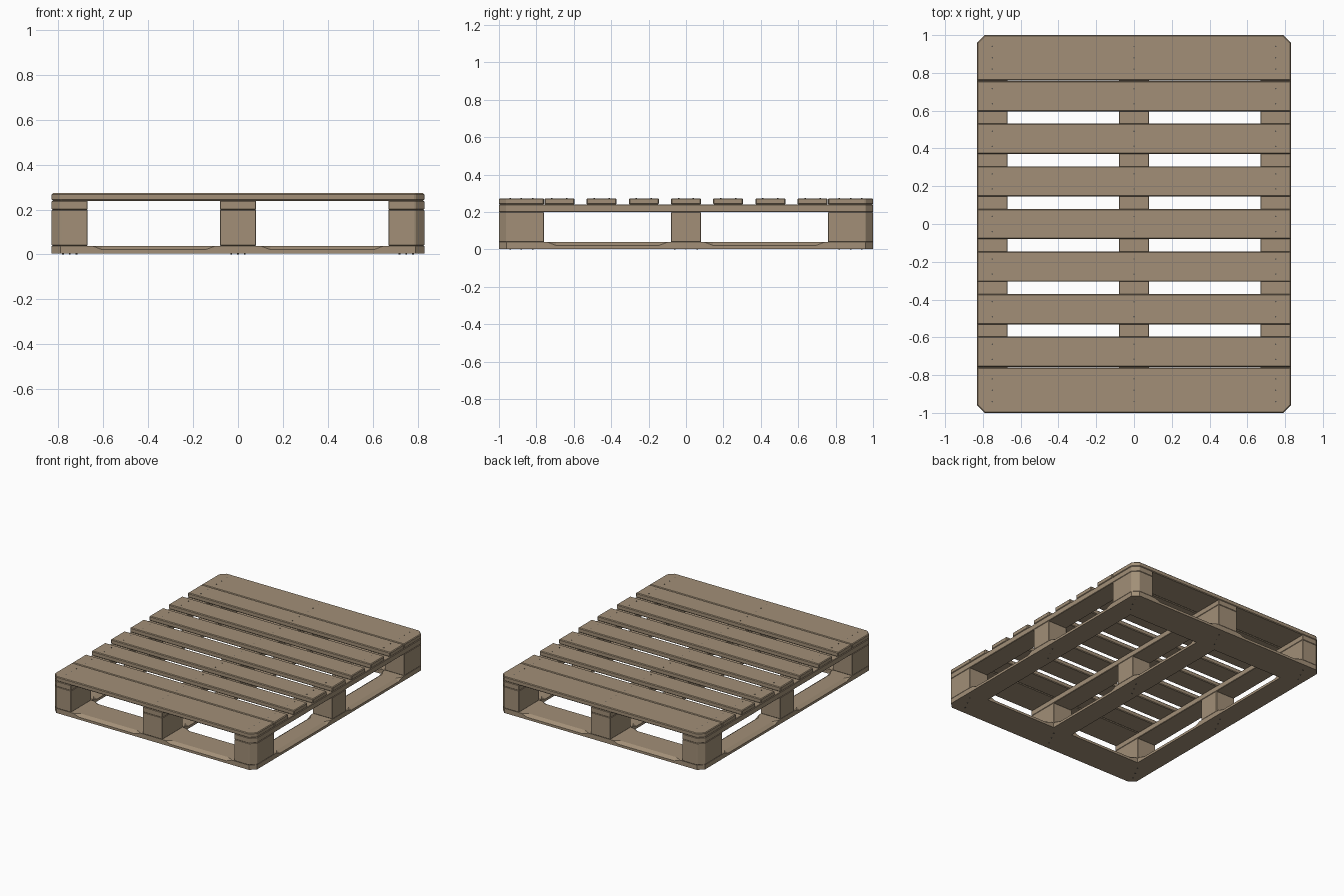
import bpy, bmesh

cube = bpy.data.objects.get("Cube")
if cube:
    bpy.data.objects.remove(cube, do_unlink=True)


def make_material(name, color, roughness):
    m = bpy.data.materials.new(name)
    m.use_nodes = True
    m.diffuse_color = color
    bsdf = m.node_tree.nodes["Principled BSDF"]
    bsdf.inputs["Base Color"].default_value = color
    bsdf.inputs["Roughness"].default_value = roughness
    return m


WOOD = make_material("weathered wood", (0.36, 0.275, 0.185, 1), 0.8)
STEEL = make_material("dark steel", (0.1, 0.09, 0.08, 1), 0.5)

HX, HY = 0.83, 1.0            # half width and half length
PLANK, WIDE, CUT = 0.16, 0.24, 0.04
Z_BASE, Z_BLOCK, Z_BEARER, Z_DECK, Z_TOP = 0.003, 0.038, 0.199, 0.239, 0.273
COLUMNS = {"right": -HX + PLANK / 2, "middle": 0, "left": HX - PLANK / 2}
ROWS = {"front": (-HY + WIDE / 2, WIDE), "centre": (0, PLANK),
        "back": (HY - WIDE / 2, WIDE)}


def finish(bm, name, material, bevel=0.0):
    bmesh.ops.recalc_face_normals(bm, faces=bm.faces)
    mesh = bpy.data.meshes.new(name)
    bm.to_mesh(mesh)
    bm.free()
    mesh.materials.append(material)
    obj = bpy.data.objects.new(name, mesh)
    bpy.context.collection.objects.link(obj)
    if bevel:
        mod = obj.modifiers.new("worn_edges", "BEVEL")
        mod.width = bevel
        mod.segments = 1
    return obj


def timber(name, cx, cy, wx, wy, z0, z1, bevel=0.003):
    """Upright prism; corners lying on the pallet's own corners are cut off."""
    outline = []
    for sx, sy in ((-1, -1), (1, -1), (1, 1), (-1, 1)):
        x, y = cx + sx * wx / 2, cy + sy * wy / 2
        if abs(x) > HX - 0.01 and abs(y) > HY - 0.01:
            pair = [(x - sx * CUT, y), (x, y - sy * CUT)]
            outline += pair if sx * sy < 0 else pair[::-1]
        else:
            outline.append((x, y))
    bm = bmesh.new()
    face = bm.faces.new([bm.verts.new((x, y, z0)) for x, y in outline])
    up = bmesh.ops.extrude_face_region(bm, geom=[face])["geom"]
    bmesh.ops.translate(bm, vec=(0, 0, z1 - z0),
                        verts=[v for v in up if isinstance(v, bmesh.types.BMVert)])
    finish(bm, name, WOOD, bevel)


def skid(name, along_x, offset, width, half, spans, corner_side=0):
    """Base board with stopped chamfers on its upper edges over each span."""
    stations = [(-half, 0, CUT), (half, 0, CUT)]
    if corner_side:
        stations += [(-half + CUT, 0, 0), (half - CUT, 0, 0)]
    for a, b in spans:
        stations += [(a, 0, 0), (a + 0.045, 1, 0), (b - 0.045, 1, 0), (b, 0, 0)]
    stations.sort()
    bm = bmesh.new()
    rings = []
    for s, c, cut in stations:
        lo = -width / 2 + (cut if corner_side < 0 else 0)
        hi = width / 2 - (cut if corner_side > 0 else 0)
        run, drop = 0.025 * c, 0.017 * c
        section = [(lo, Z_BASE), (hi, Z_BASE), (hi, Z_BLOCK - drop),
                   (hi - run, Z_BLOCK), (lo + run, Z_BLOCK), (lo, Z_BLOCK - drop)]
        rings.append([bm.verts.new((s, offset + w, z) if along_x
                                   else (offset + w, s, z)) for w, z in section])
    for r0, r1 in zip(rings, rings[1:]):
        for i in range(6):
            j = (i + 1) % 6
            bm.faces.new((r0[i], r0[j], r1[j], r1[i]))
    bm.faces.new(rings[0])
    bm.faces.new(rings[-1])
    bmesh.ops.remove_doubles(bm, verts=bm.verts, dist=0.0001)
    finish(bm, name, WOOD)


# Base: full-width end boards, with three long boards between them
X_SPANS = [(-0.65, -0.1), (0.1, 0.65)]
Y_SPANS = [(-0.74, -0.1), (0.1, 0.74)]
for row, side in (("front", -1), ("back", 1)):
    skid(f"base_{row}_board", True, ROWS[row][0], WIDE, HX, X_SPANS, side)
for col, x in COLUMNS.items():
    skid(f"base_{col}_board", False, x, PLANK, HY - WIDE, Y_SPANS)

# Nine spacer blocks and three long bearers
for col, x in COLUMNS.items():
    for row, (y, depth) in ROWS.items():
        timber(f"block_{row}_{col}", x, y, PLANK, depth, Z_BLOCK, Z_BEARER)
    timber(f"bearer_{col}", x, 0, PLANK, 2 * HY, Z_BEARER, Z_DECK)

# Deck: wide end boards and seven narrow slats
deck = [(ROWS["front"][0], WIDE), (ROWS["back"][0], WIDE)]
deck += [(i * 0.2255, PLANK) for i in range(-3, 4)]
for n, (y, depth) in enumerate(sorted(deck)):
    timber(f"deck_board_{n + 1}", 0, y, 2 * HX, depth, Z_DECK, Z_TOP, 0.005)


# Nail heads: three per crossing on wide boards, two on slats
def nails(name, spots, z):
    bm = bmesh.new()
    for x, y in spots:
        head = bmesh.ops.create_cone(bm, cap_ends=True, segments=8, radius1=0.004,
                                     radius2=0.004, depth=0.004)
        bmesh.ops.translate(bm, verts=head["verts"], vec=(x, y, z))
    finish(bm, name, STEEL)


top_spots = []
for y, depth in deck:
    steps = (-0.06, 0, 0.06) if depth == WIDE else (-0.04, 0.04)
    top_spots += [(x, y + d) for x in COLUMNS.values() for d in steps]
base_spots = [(x + d / 2, y + d) for x in COLUMNS.values()
              for y, _ in ROWS.values() for d in (-0.06, 0, 0.06)]
nails("deck_nails", top_spots, Z_TOP - 0.001)
nails("base_nails", base_spots, Z_BASE - 0.001)
